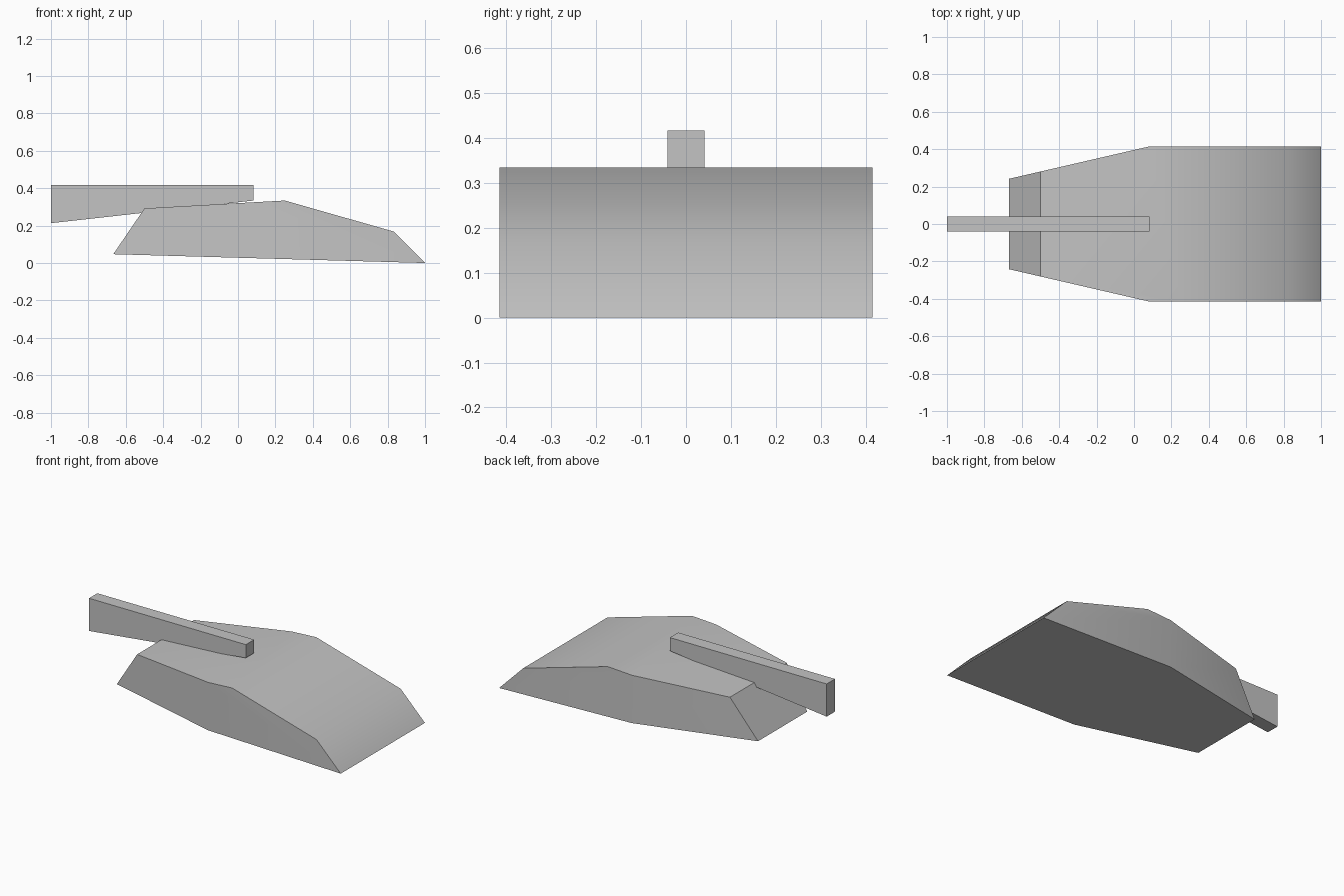
import bpy
import bmesh
import math
from mathutils import Vector

if "Cube" in bpy.data.objects:
    bpy.data.objects.remove(bpy.data.objects["Cube"], do_unlink=True)

# Single plain grey finish
grey = bpy.data.materials.new("plain_grey")
grey.use_nodes = True
colour = (0.55, 0.55, 0.55, 1)
grey.diffuse_color = colour
grey.node_tree.nodes["Principled BSDF"].inputs["Base Color"].default_value = colour


def extruded_profile(profile, half_width):
    """Extrude a side outline of (x, z) points across the width."""
    bm = bmesh.new()
    face = bm.faces.new([bm.verts.new((x, -half_width, z)) for x, z in profile])
    extruded = bmesh.ops.extrude_face_region(bm, geom=[face], use_keep_orig=True)
    verts = [v for v in extruded["geom"] if isinstance(v, bmesh.types.BMVert)]
    bmesh.ops.translate(bm, verts=verts, vec=(0, 2 * half_width, 0))
    bmesh.ops.recalc_face_normals(bm, faces=bm.faces)
    return bm


def taper(bm, corner, tip):
    """Slice both sides along a plan line from corner to tip, closing the cuts."""
    for side in (-1, 1):
        normal = Vector((tip[1] - corner[1], side * (corner[0] - tip[0]), 0))
        cut = bmesh.ops.bisect_plane(
            bm, geom=bm.verts[:] + bm.edges[:] + bm.faces[:], dist=1e-5,
            plane_co=(corner[0], side * corner[1], 0),
            plane_no=normal.normalized(), clear_outer=True)
        edges = [e for e in cut["geom_cut"]
                 if isinstance(e, bmesh.types.BMEdge) and e.is_boundary]
        bmesh.ops.edgeloop_fill(bm, edges=edges)
    bmesh.ops.recalc_face_normals(bm, faces=bm.faces)


def finish(name, bm):
    mesh = bpy.data.meshes.new(name)
    bm.to_mesh(mesh)
    bm.free()
    mesh.materials.append(grey)
    obj = bpy.data.objects.new(name, mesh)
    bpy.context.collection.objects.link(obj)
    bpy.ops.object.select_all(action="DESELECT")
    obj.select_set(True)
    bpy.context.view_layer.objects.active = obj
    bpy.ops.object.shade_smooth_by_angle(angle=math.radians(31))


# Wedge body, narrowing in plan towards the nose
body = extruded_profile(
    [(-0.667, 0.047), (-0.5, 0.292), (0.25, 0.334), (0.833, 0.168), (1, 0)], 0.415)
taper(body, corner=(0.083, 0.415), tip=(-0.667, 0.242))
finish("wedge_body", body)

# Tapered beam resting on the deck and overhanging the nose
beam = extruded_profile(
    [(-1, 0.213), (-1, 0.417), (0.083, 0.417), (0.083, 0.334)], 0.041)
finish("top_beam", beam)
